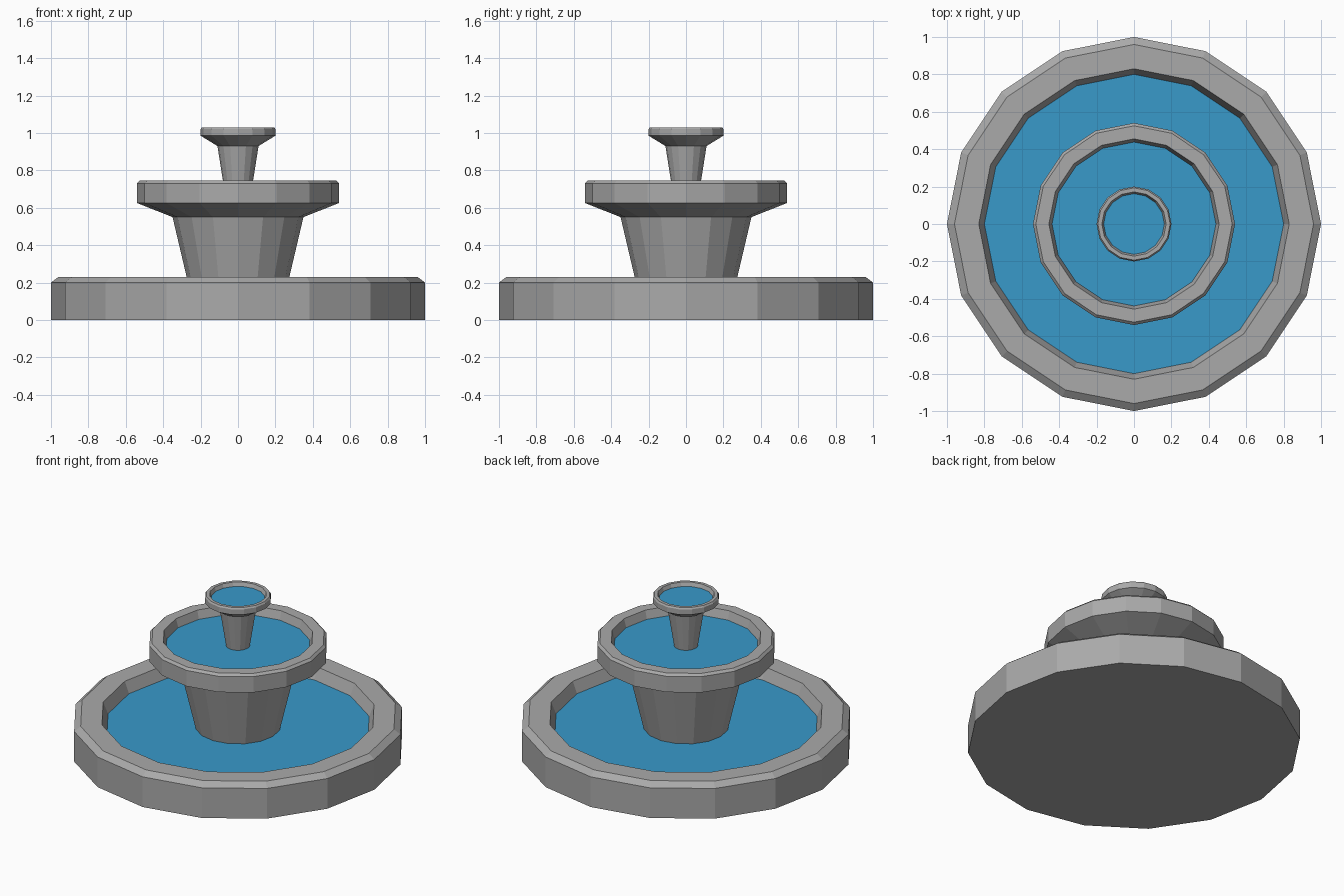
import bpy, bmesh, math

if "Cube" in bpy.data.objects:
    bpy.data.objects.remove(bpy.data.objects["Cube"])

SIDES = 16


def material(name, rgb):
    m = bpy.data.materials.new(name)
    m.diffuse_color = (*rgb, 1)
    m.use_nodes = True
    m.node_tree.nodes["Principled BSDF"].inputs["Base Color"].default_value = m.diffuse_color
    return m


STONE = material("grey_stone", (0.40, 0.40, 0.40))
WATER = material("blue_water", (0.04, 0.32, 0.59))


def lathe(name, profile, mat):
    """Revolve a (radius, z) profile, from bottom to top, into flat-faced sides."""
    bm = bmesh.new()
    rings = []
    for r, z in profile:
        if r == 0:
            rings.append([bm.verts.new((0, 0, z))] * SIDES)
        else:
            rings.append([bm.verts.new((r * math.cos(2 * math.pi * i / SIDES),
                                        r * math.sin(2 * math.pi * i / SIDES), z))
                          for i in range(SIDES)])
    for a, b in zip(rings, rings[1:]):
        for i in range(SIDES):
            j = (i + 1) % SIDES
            corners = list(dict.fromkeys((a[i], a[j], b[j], b[i])))
            bm.faces.new(corners)
    me = bpy.data.meshes.new(name)
    bm.to_mesh(me)
    bm.free()
    me.materials.append(mat)
    ob = bpy.data.objects.new(name, me)
    bpy.context.collection.objects.link(ob)
    return ob


# Water levels of the three tiers
Z1, Z2, Z3 = 0.155, 0.69, 1.005

# Ground basin with bevelled rim
lathe("lower_basin", [(0, 0), (1, 0), (1, 0.2), (0.96, 0.23), (0.83, 0.23), (0.80, Z1)], STONE)
lathe("lower_water", [(0.80, Z1), (0.257, Z1)], WATER)

# Middle pedestal flaring into its bowl
lathe("middle_bowl", [(0.257, Z1), (0.35, 0.55), (0.54, 0.625), (0.54, 0.73),
                      (0.525, 0.745), (0.455, 0.745), (0.438, Z2)], STONE)
lathe("middle_water", [(0.438, Z2), (0.072, Z2)], WATER)

# Top pedestal and small bowl
lathe("top_bowl", [(0.072, Z2), (0.11, 0.93), (0.20, 0.985), (0.20, 1.02),
                   (0.193, 1.03), (0.172, 1.03), (0.162, Z3)], STONE)
lathe("top_water", [(0.162, Z3), (0, Z3)], WATER)
